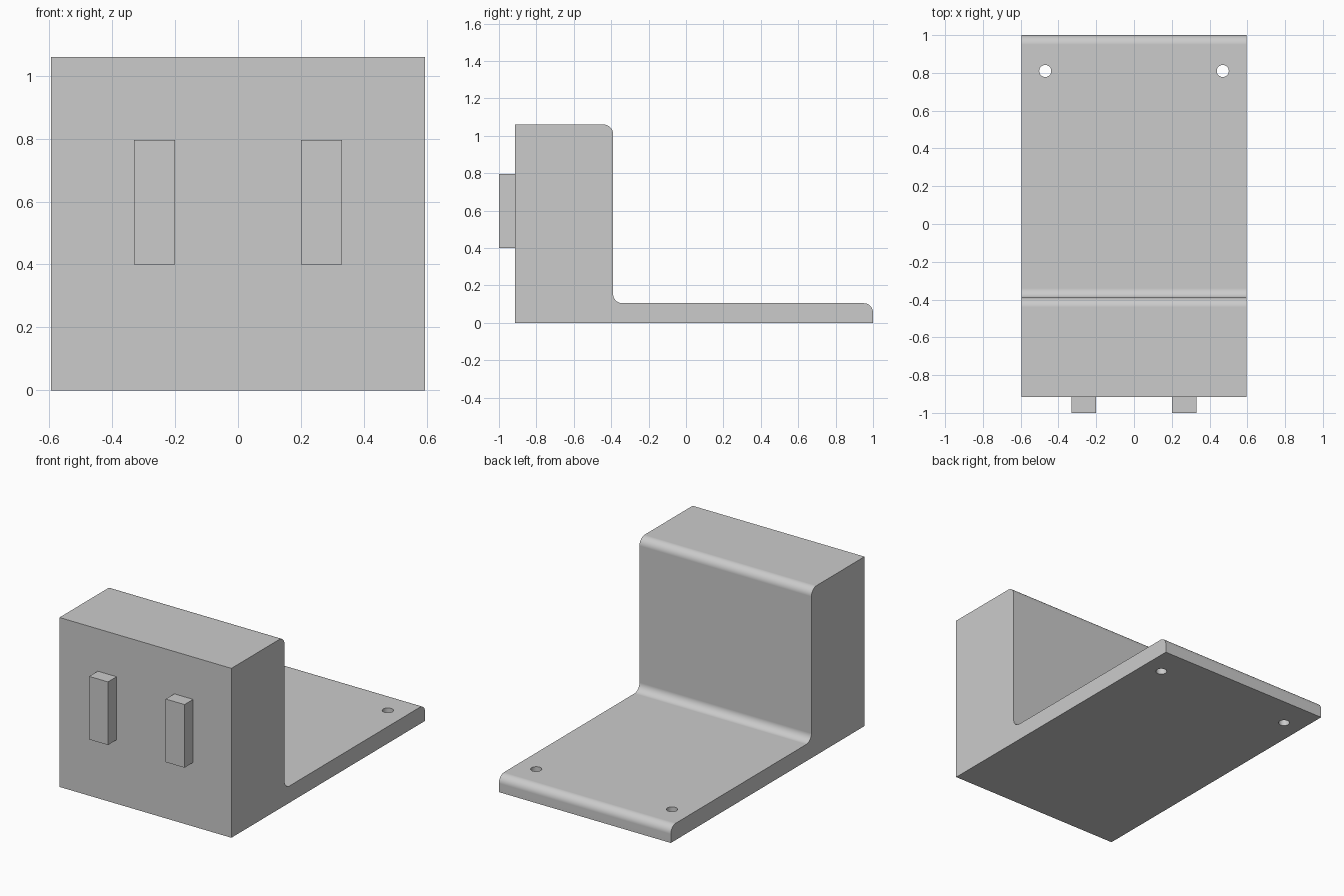
import bpy
import bmesh
from math import cos, sin, radians
from mathutils import Matrix, Vector

default = bpy.data.objects.get("Cube")
if default:
    bpy.data.objects.remove(default, do_unlink=True)

HALF_WIDTH = 0.595
FRONT, STEP, BACK = -0.915, -0.39, 1.0
TOP, PLATE = 1.06, 0.105
FILLET = 0.05

grey = bpy.data.materials.new("plain grey")
grey.use_nodes = True
colour = (0.6, 0.6, 0.6, 1)
grey.diffuse_color = colour
grey.node_tree.nodes["Principled BSDF"].inputs["Base Color"].default_value = colour


def make_object(name, bm):
    bmesh.ops.recalc_face_normals(bm, faces=bm.faces)
    mesh = bpy.data.meshes.new(name)
    bm.to_mesh(mesh)
    bm.free()
    mesh.materials.append(grey)
    obj = bpy.data.objects.new(name, mesh)
    bpy.context.collection.objects.link(obj)
    return obj


def arc(y, z, start, end, steps=10):
    """Points of a fillet around a centre in the side profile."""
    angles = [radians(start + (end - start) * i / steps) for i in range(steps + 1)]
    return [(y + FILLET * cos(a), z + FILLET * sin(a)) for a in angles]


# L-shaped body: side profile with three fillets, swept across the width
profile = [(FRONT, 0), (BACK, 0)]
profile += arc(BACK - FILLET, PLATE - FILLET, 0, 90)
profile += arc(STEP + FILLET, PLATE + FILLET, 270, 180)
profile += arc(STEP - FILLET, TOP - FILLET, 0, 90)
profile += [(FRONT, TOP)]

bm = bmesh.new()
side = bm.faces.new([bm.verts.new((-HALF_WIDTH, y, z)) for y, z in profile])
swept = bmesh.ops.extrude_face_region(bm, geom=[side], use_keep_orig=True)
new_verts = [v for v in swept["geom"] if isinstance(v, bmesh.types.BMVert)]
bmesh.ops.translate(bm, verts=new_verts, vec=(2 * HALF_WIDTH, 0, 0))
bracket = make_object("bracket_body", bm)

# Screw holes through the base plate
bm = bmesh.new()
for x in (-0.47, 0.47):
    bmesh.ops.create_cone(bm, cap_ends=True, segments=32, radius1=0.032,
                          radius2=0.032, depth=0.4,
                          matrix=Matrix.Translation((x, 0.81, PLATE / 2)))
cutter = make_object("hole_cutter", bm)
cutter.hide_render = True

holes = bracket.modifiers.new("screw_holes", 'BOOLEAN')
holes.operation = 'DIFFERENCE'
holes.solver = 'EXACT'
holes.object = cutter
bpy.ops.object.select_all(action='DESELECT')
bracket.select_set(True)
bpy.context.view_layer.objects.active = bracket
bpy.ops.object.modifier_apply(modifier=holes.name)
bpy.data.objects.remove(cutter, do_unlink=True)

# Smooth fillets, flat planes
bpy.ops.object.shade_smooth_by_angle(angle=radians(30))
weighted = bracket.modifiers.new("flat_planes", 'WEIGHTED_NORMAL')
weighted.keep_sharp = True

# Two upright tabs on the front face
low, high = Vector((0.2, -1.0, 0.4)), Vector((0.33, FRONT, 0.795))
for name, sign in (("left_tab", 1), ("right_tab", -1)):
    centre = (low + high) / 2
    centre.x *= sign
    bm = bmesh.new()
    bmesh.ops.create_cube(bm, size=1)
    bmesh.ops.scale(bm, verts=bm.verts, vec=high - low)
    bmesh.ops.translate(bm, verts=bm.verts, vec=centre)
    make_object(name, bm)
